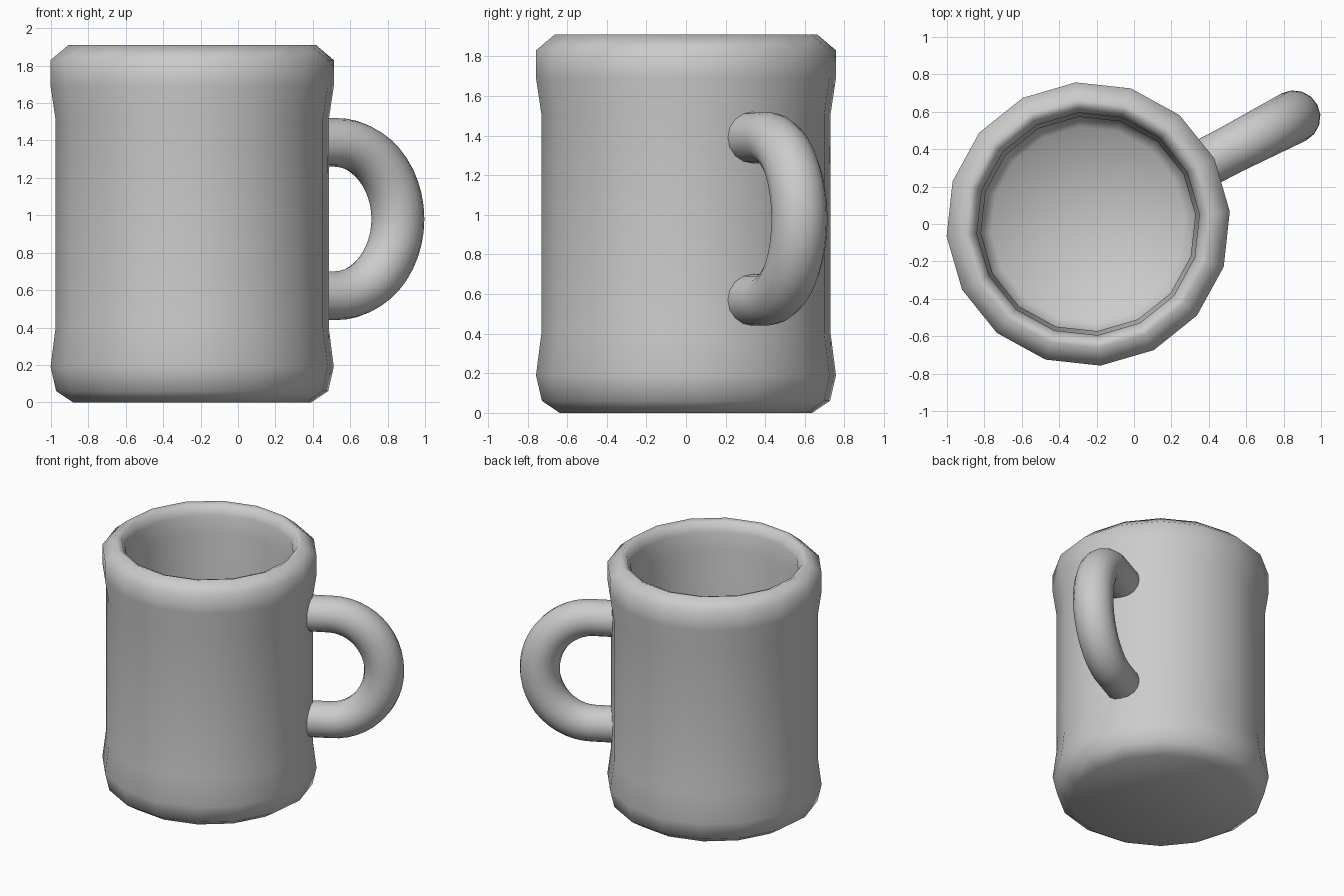
import bpy, bmesh
from math import sin, cos, pi, radians

if "Cube" in bpy.data.objects:
    bpy.data.objects.remove(bpy.data.objects["Cube"])

SIDES = 16
AXIS_X = -0.245          # centre of the cup body
TURN = radians(5)        # rotation of the 16-sided body
HANDLE_TURN = radians(27.5)

# Cup body: one closed profile (radius, height) spun around z
profile = [(0, 0), (0.64, 0), (0.73, 0.06), (0.76, 0.19), (0.733, 0.40),
           (0.733, 1.51), (0.76, 1.69), (0.76, 1.83), (0.665, 1.91),
           (0.625, 1.895), (0.597, 1.83), (0.597, 1.69), (0.575, 1.51),
           (0.575, 0.40), (0.585, 0.24), (0.52, 0.16), (0, 0.15)]
bm = bmesh.new()
verts = [bm.verts.new((r * cos(TURN), r * sin(TURN), z)) for r, z in profile]
edges = [bm.edges.new(pair) for pair in zip(verts, verts[1:])]
bmesh.ops.spin(bm, geom=verts + edges, cent=(0, 0, 0), axis=(0, 0, 1),
               angle=2 * pi, steps=SIDES)
bmesh.ops.remove_doubles(bm, verts=bm.verts[:], dist=0.0005)
bmesh.ops.recalc_face_normals(bm, faces=bm.faces[:])
for face in bm.faces:
    face.smooth = True
mesh = bpy.data.meshes.new("cup_body")
bm.to_mesh(mesh)
bm.free()
body = bpy.data.objects.new("cup_body", mesh)
body.location.x = AXIS_X
bpy.context.collection.objects.link(body)

# Handle: round tube along a half ellipse, ends buried in the cup wall
START_R, BEND_R, REACH = 0.675, 0.86, 0.38
MID_Z, HALF_Z = 0.98, 0.41
STEPS = 24
path = [(START_R, MID_Z + HALF_Z, 0.13)]
for i in range(STEPS + 1):
    a = pi / 2 - pi * i / STEPS
    path.append((BEND_R + REACH * cos(a), MID_Z + HALF_Z * sin(a),
                 0.13 + 0.012 * cos(a)))
path.append((START_R, MID_Z - HALF_Z, 0.13))

curve = bpy.data.curves.new("handle", 'CURVE')
curve.dimensions = '3D'
curve.bevel_depth = 1.0
curve.bevel_resolution = 6
spline = curve.splines.new('POLY')
spline.points.add(len(path) - 1)
for point, (r, z, thickness) in zip(spline.points, path):
    point.co = (r, 0, z, 1)
    point.radius = thickness
spline.use_smooth = True
handle = bpy.data.objects.new("handle", curve)
handle.location.x = AXIS_X
handle.rotation_euler.z = HANDLE_TURN
bpy.context.collection.objects.link(handle)
